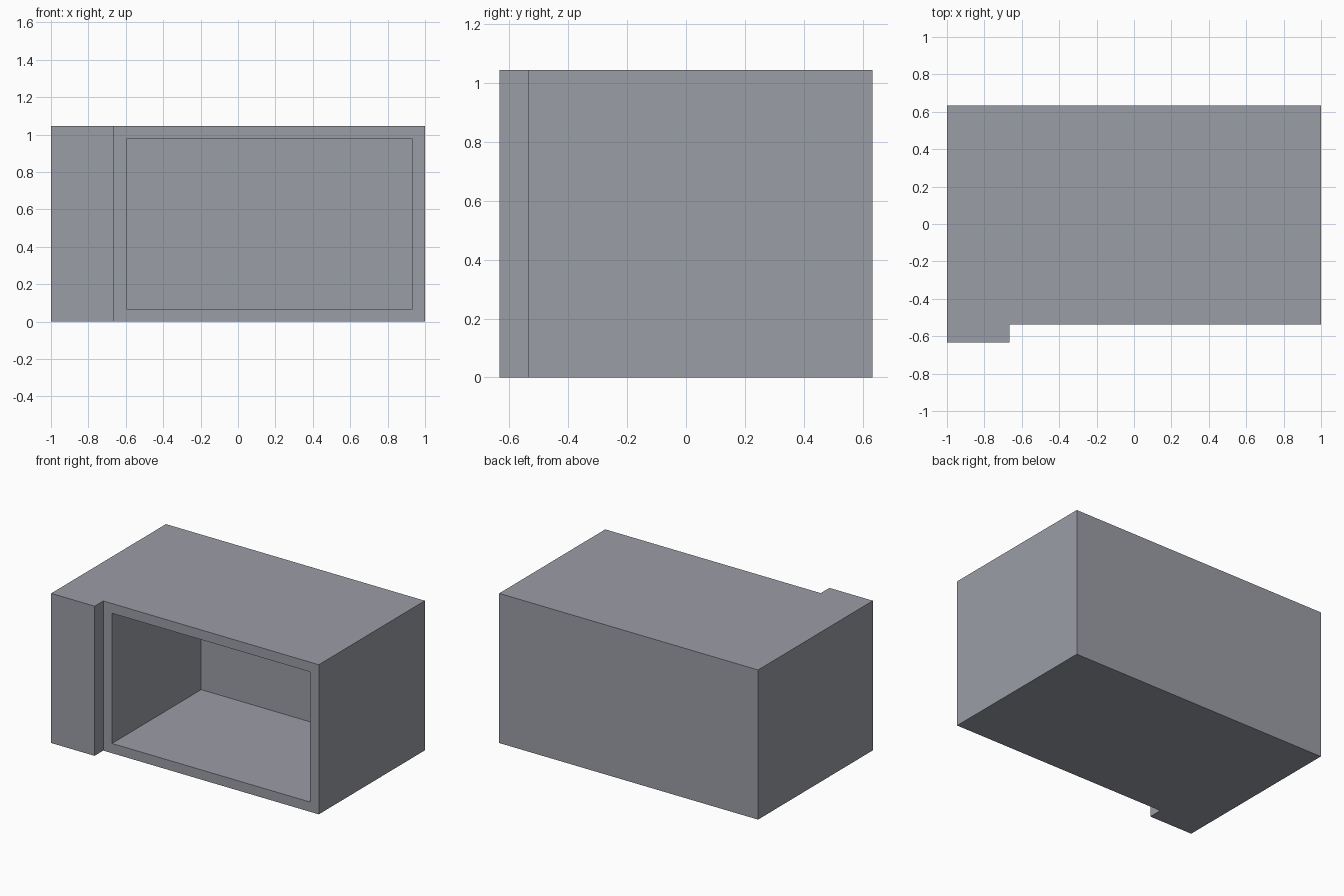
import bpy
import bmesh
from mathutils import Vector

cube = bpy.data.objects.get("Cube")
if cube:
    bpy.data.objects.remove(cube, do_unlink=True)

HEIGHT = 1.045
BACK, FRONT, PANEL_FRONT = 0.633, -0.537, -0.633
PANEL_EDGE = -0.665
RIM = 0.068
CAVITY_DEPTH = 0.984

# Single grey material
grey = bpy.data.materials.new("cool_grey")
color = (0.33, 0.34, 0.38, 1)
grey.diffuse_color = color
grey.use_nodes = True
grey.node_tree.nodes["Principled BSDF"].inputs["Base Color"].default_value = color

# Casing: floor plan with the control panel standing proud, extruded upward
plan = [(-1, PANEL_FRONT), (PANEL_EDGE, PANEL_FRONT), (PANEL_EDGE, FRONT),
        (1, FRONT), (1, BACK), (-1, BACK)]
bm = bmesh.new()
base = bm.faces.new([bm.verts.new((x, y, 0)) for x, y in plan])
extruded = bmesh.ops.extrude_face_region(bm, geom=[base], use_keep_orig=True)
top = [v for v in extruded["geom"] if isinstance(v, bmesh.types.BMVert)]
bmesh.ops.translate(bm, verts=top, vec=(0, 0, HEIGHT))
bmesh.ops.recalc_face_normals(bm, faces=bm.faces)

# Open cavity: inset the front face to leave a rim, then push it back
bm.normal_update()
door = next(f for f in bm.faces
            if f.normal.y < -0.9 and abs(f.calc_center_median().y - FRONT) < 0.01)
bmesh.ops.inset_individual(bm, faces=[door], thickness=RIM, use_even_offset=True)
back_wall = bmesh.ops.extrude_discrete_faces(bm, faces=[door])["faces"][0]
bmesh.ops.translate(bm, verts=back_wall.verts, vec=Vector((0, CAVITY_DEPTH, 0)))

mesh = bpy.data.meshes.new("oven_casing")
bm.to_mesh(mesh)
bm.free()
mesh.materials.append(grey)
casing = bpy.data.objects.new("oven_casing", mesh)
bpy.context.collection.objects.link(casing)
